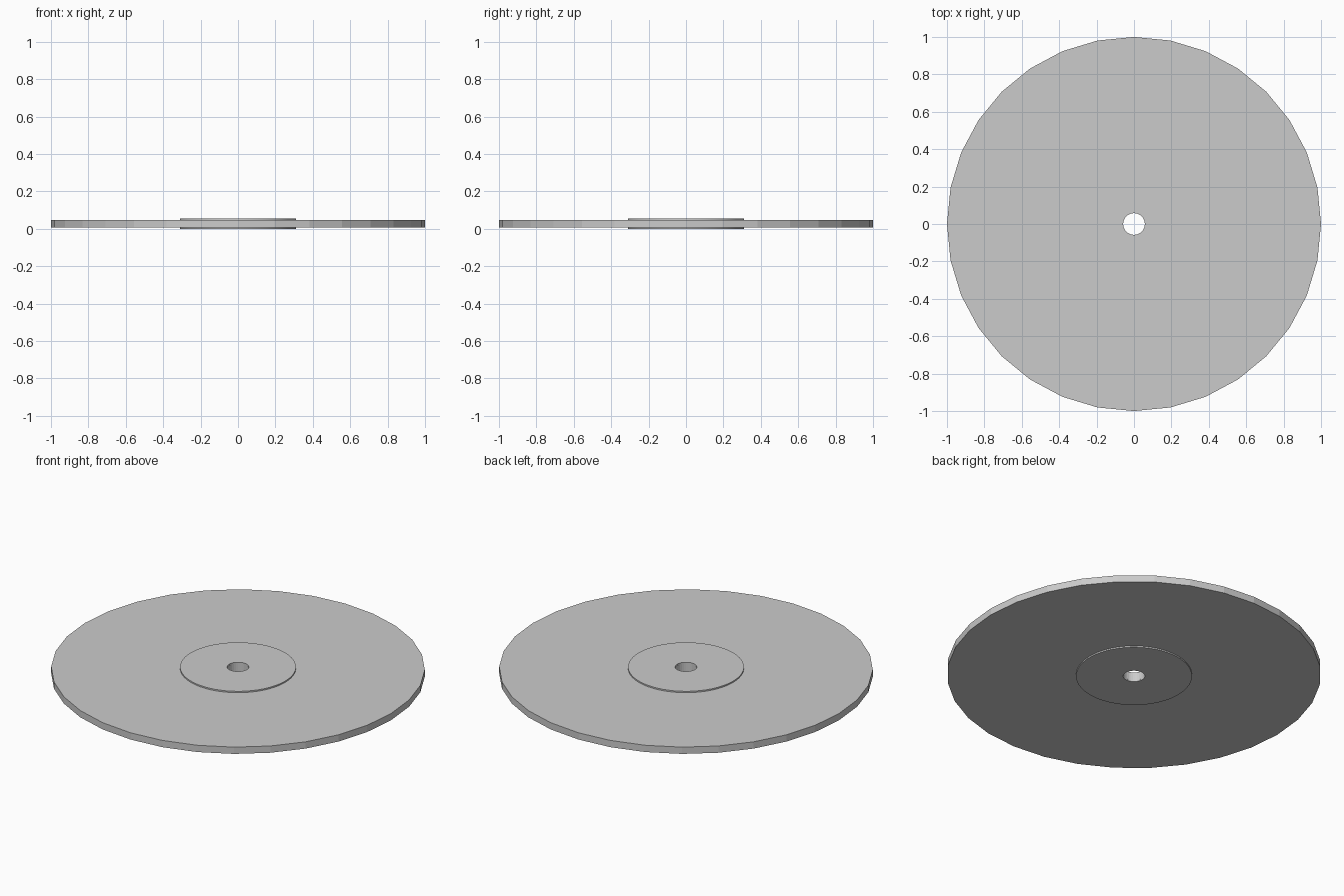
import bpy
from math import cos, sin, pi

if "Cube" in bpy.data.objects:
    bpy.data.objects.remove(bpy.data.objects["Cube"])

HOLE = 0.058


def ring(name, outer, z0, z1, sides, smooth=False):
    """Flat washer: a rectangular profile swept around the z axis."""
    profile = [(HOLE, z0), (outer, z0), (outer, z1), (HOLE, z1)]
    verts, faces = [], []
    for i in range(sides):
        a = 2 * pi * i / sides
        verts += [(r * cos(a), r * sin(a), z) for r, z in profile]
        b, n = 4 * i, 4 * ((i + 1) % sides)
        for k in range(4):
            m = (k + 1) % 4
            faces.append((b + k, n + k, n + m, b + m)[::-1])
    mesh = bpy.data.meshes.new(name)
    mesh.from_pydata(verts, [], faces)
    obj = bpy.data.objects.new(name, mesh)
    bpy.context.collection.objects.link(obj)
    # consistent outward normals
    import bmesh
    bm = bmesh.new()
    bm.from_mesh(mesh)
    bmesh.ops.recalc_face_normals(bm, faces=bm.faces)
    bm.to_mesh(mesh)
    bm.free()
    if smooth:
        bpy.ops.object.select_all(action='DESELECT')
        obj.select_set(True)
        bpy.context.view_layer.objects.active = obj
        bpy.ops.object.shade_smooth_by_angle()
    return obj


# Faceted main disc with its centre hole
ring("disc", 1.0, 0.008, 0.048, 32)

# Thin raised labels on both faces
ring("upper_label", 0.31, 0.048, 0.056, 64, True)
ring("lower_label", 0.31, 0.0, 0.008, 64, True)
